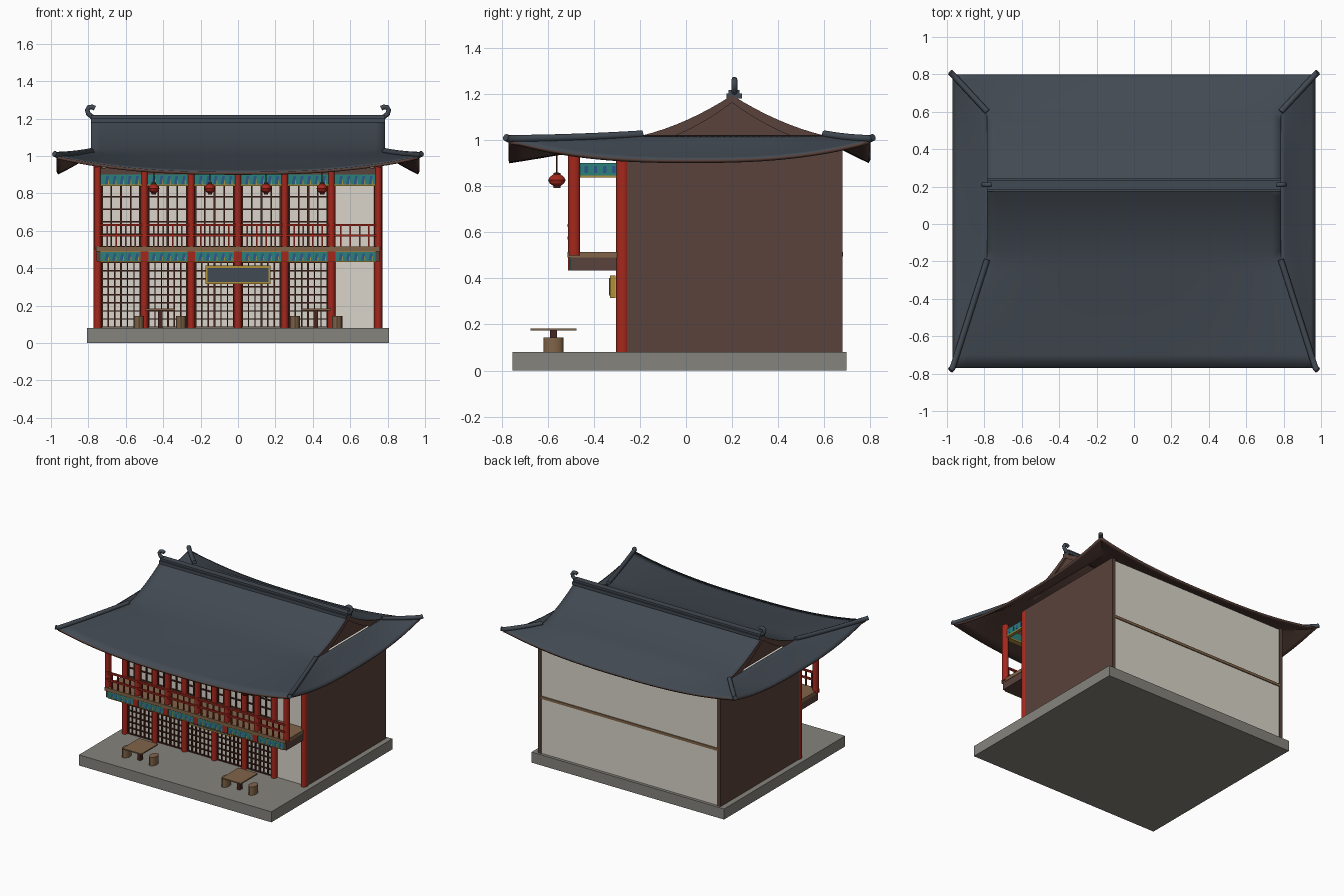
import bpy, bmesh
from mathutils import Matrix, Vector

cube = bpy.data.objects.get("Cube")
if cube:
    bpy.data.objects.remove(cube)


def material(name, code):
    rgb = [(int(code[i:i + 2], 16) / 255) ** 2.2 for i in (0, 2, 4)] + [1]
    m = bpy.data.materials.new(name)
    m.use_nodes = True
    m.diffuse_color = rgb
    m.node_tree.nodes["Principled BSDF"].inputs["Base Color"].default_value = rgb
    return m


SLATE = material("slate", "444B53")
CREAM = material("cream plaster", "D9D4C8")
RED = material("red paint", "A32C22")
BROWN = material("dark brown", "5A443D")
STONE = material("grey stone", "84827B")
WOOD = material("warm wood", "80644A")
GOLD = material("gold", "B08F3C")
TEAL = material("teal paint", "2F7F78")
BLUE = material("blue paint", "30578A")
LATTICE = material("dark lattice", "4A2A24")


def finish(name, bm, *mats):
    mesh = bpy.data.meshes.new(name)
    bm.to_mesh(mesh)
    bm.free()
    ob = bpy.data.objects.new(name, mesh)
    bpy.context.collection.objects.link(ob)
    for m in mats:
        mesh.materials.append(m)
    return ob


def boxes(name, mat, *spans):
    """One object made of boxes given as (x0, x1, y0, y1, z0, z1)."""
    bm = bmesh.new()
    for x0, x1, y0, y1, z0, z1 in spans:
        mid = Vector((x0 + x1, y0 + y1, z0 + z1)) / 2
        size = Matrix.Diagonal((x1 - x0, y1 - y0, z1 - z0, 1))
        bmesh.ops.create_cube(bm, size=1, matrix=Matrix.Translation(mid) @ size)
    return finish(name, bm, mat)


def lathe(name, mat, x, y, rings, squash=0.78, sides=16):
    """Round part from (radius, z) rings, narrower in x than in y."""
    bm = bmesh.new()
    for (r0, z0), (r1, z1) in zip(rings, rings[1:]):
        place = Matrix.Translation((x, y, (z0 + z1) / 2)) @ Matrix.Diagonal((squash, 1, 1, 1))
        bmesh.ops.create_cone(bm, cap_ends=True, segments=sides, radius1=r0, radius2=r1,
                              depth=z1 - z0, matrix=place)
    return finish(name, bm, mat)


def tube(name, mat, points, radius):
    cu = bpy.data.curves.new(name, "CURVE")
    cu.dimensions = "3D"
    cu.bevel_depth = radius
    cu.bevel_resolution = 2
    cu.use_fill_caps = True
    sp = cu.splines.new("POLY")
    sp.points.add(len(points) - 1)
    for p, co in zip(sp.points, points):
        p.co = (*co, 1)
    cu.materials.append(mat)
    ob = bpy.data.objects.new(name, cu)
    bpy.context.collection.objects.link(ob)


# Platform and main walls
boxes("stone_platform", STONE, (-.807, .807, -.753, .697, 0, .08))
boxes("plaster_walls", CREAM, (-.74, .74, -.27, .674, .08, .95))
for side, name in ((1, "left"), (-1, "right")):
    a, b = sorted((.738 * side, .766 * side))
    boxes(name + "_side_wall", BROWN, (a, b, -.275, .68, .08, .96))
boxes("back_wall_rail", WOOD, (-.74, .74, .67, .681, .495, .515))

# Columns on both storeys
bays = [-.75 + .25 * i for i in range(7)]
for x in bays:
    lathe("lower_column", RED, x, -.275, [(.028, .08), (.028, .95)])
    lathe("upper_column", RED, x, -.485, [(.026, .5), (.026, .94)])

# Lattice doors and windows, the last bay is plain plaster
bars = []
for x in bays[:-1][:5]:
    a, b = x + .022, x + .228
    for z0, z1, cols, rows, t in ((.085, .43, 6, 8, .0035), (.515, .85, 4, 5, .004)):
        for i in range(cols + 1):
            c = a + (b - a) * i / cols
            w = t * (1.5 if i in (0, cols // 2, cols) else 1)
            bars.append((c - w, c + w, -.281, -.268, z0, z1))
        for j in range(rows + 1):
            c = z0 + (z1 - z0) * j / rows
            bars.append((a, b, -.28, -.268, c - t, c + t))
boxes("lattice_screens", LATTICE, *bars)

# Balcony
boxes("balcony_floor", WOOD, (-.76, .76, -.515, -.27, .49, .515))
boxes("balcony_joists", BROWN, (-.757, .757, -.502, -.27, .435, .49))
rails = [(-.75, .75, -.515, -.5, z - .006, z + .006) for z in (.63, .575)]
for x in bays[:-1]:
    for i in range(1, 5):
        rails.append((x + .05 * i - .004, x + .05 * i + .004, -.513, -.502, .515, .63))
boxes("balcony_railing", RED, *rails)

# Painted beams under the eave and along the balcony edge
boxes("eave_beam", TEAL, (-.75, .75, -.5, -.465, .845, .9))
boxes("eave_top_plate", BROWN, (-.757, .757, -.5, -.465, .9, .935))
for x in (-.755, .735):
    boxes("side_beam", TEAL, (x, x + .02, -.47, -.28, .845, .9))
    boxes("side_beam_trim", GOLD, (x - .002, x + .022, -.47, -.28, .838, .847))
    boxes("side_beam_motifs", BLUE, *[(x - .002, x + .022, y, y + .014, .858, .888)
                                      for y in (-.44, -.4, -.36, -.32)])
boxes("balcony_painted_band", TEAL, (-.735, .735, -.506, -.5, .437, .489))
trim = [(-.74, .74, -.503, -.46, .838, .847)]
trim += [(-.735, .735, -.508, -.5, z, z + .005) for z in (.434, .485)]
boxes("beam_gold_trim", GOLD, *trim)
for z0, z1, y in ((.847, .9, -.5), (.44, .487, -.506)):
    for mat, name, step in ((BLUE, "blue_motifs", 0), (GOLD, "gold_motifs", 1)):
        bm = bmesh.new()
        for x in bays[:-1]:
            for i in range(5):
                c = x + .045 + .04 * i + .014 * step
                lean, w = (.008, .007) if step == 0 else (-.006, .0025)
                corners = ((c - w, z0), (c + w, z0), (c + w + lean, z1 - .008), (c - w + lean, z1 - .008))
                bm.faces.new([bm.verts.new((px, y - .003, pz)) for px, pz in corners])
        finish(name, bm, mat)
boxes("balcony_band_posts", RED, *[(x - .021, x + .021, -.511, -.5, .435, .49) for x in bays[1:-1]])

# Name board without lettering
boxes("sign_frame", GOLD, (-.175, .175, -.33, -.305, .315, .413))
boxes("sign_panel", SLATE, (-.163, .163, -.335, -.32, .326, .402))

# Hanging lanterns
for x in (-.45, -.15, .15, .45):
    lathe("lantern", RED, x, -.56, [(.014, .8), (.031, .812), (.038, .826), (.031, .84), (.014, .852)])
    lathe("lantern_caps", LATTICE, x, -.56, [(.015, .793), (.015, .801)])
    lathe("lantern_cord", LATTICE, x, -.56, [(.016, .85), (.014, .858), (.003, .859), (.003, .94)])

# Tables and stools
for x in (-.417, .417):
    boxes("table_top", WOOD, (x - .08, x + .08, -.675, -.475, .174, .183))
    boxes("table_leg", LATTICE, (x - .012, x + .012, -.59, -.56, .08, .175))
    for dx in (-.113, .113):
        lathe("stool", WOOD, x + dx, -.575, [(.043, .08), (.043, .143)], .65)

# Roof shape: q runs from the eave (0) past the hip top (1) to the ridge (2)
EX, GX, RIDGE_Y, FRONT, BACK = .97, .785, .2, -.77, .8
GABLE = {FRONT: -.19, BACK: .6}


def height(q, t):
    if q <= 1:
        return .915 + .105 * (.85 * q + .15 * q * q) + .085 * (1 - q) * abs(t) ** 2.6
    u = q - 1
    return 1.02 + .175 * (.55 * u + .45 * u * u)


def slope_point(eave, q, t):
    g = GABLE[eave]
    y = eave + (g - eave) * q if q <= 1 else g + (RIDGE_Y - g) * (q - 1)
    return Vector((t * (EX + (GX - EX) * min(q, 1)), y, height(q, t)))


def side_point(side, q, t):
    y0 = FRONT + (GABLE[FRONT] - FRONT) * q
    y1 = BACK + (GABLE[BACK] - BACK) * q
    return Vector((side * (EX + (GX - EX) * q), (y0 + y1) / 2 + t * (y1 - y0) / 2, height(q, t)))


def patch(bm, func, key, rows, top):
    cols = 32
    grid = [[bm.verts.new(func(key, top * r / rows, 2 * c / cols - 1)) for c in range(cols + 1)]
            for r in range(rows + 1)]
    for r in range(rows):
        for c in range(cols):
            f = bm.faces.new((grid[r][c], grid[r][c + 1], grid[r + 1][c + 1], grid[r + 1][c]))
            f.normal_update()
            if f.normal.z < 0:
                f.normal_flip()


bm = bmesh.new()
for eave in (FRONT, BACK):
    patch(bm, slope_point, eave, 16, 2)
for side in (-1, 1):
    patch(bm, side_point, side, 8, 1)
bmesh.ops.remove_doubles(bm, verts=bm.verts, dist=.0005)
roof = finish("tiled_roof", bm, SLATE, BROWN)
solid = roof.modifiers.new("thickness", "SOLIDIFY")
solid.thickness, solid.offset = .016, -1
solid.material_offset = solid.material_offset_rim = 1

# Gable walls with bargeboards following the roof curve
curve = [slope_point(FRONT, 1 + i / 8, 1) for i in range(9)]
curve += [slope_point(BACK, 2 - i / 8, 1) for i in range(1, 9)]
for side in (-1, 1):
    bm = bmesh.new()
    bm.faces.new([bm.verts.new((side * .765, p.y, p.z - .005)) for p in curve])
    low = [bm.verts.new((side * .786, RIDGE_Y + (p.y - RIDGE_Y) * .86, max(1.015, p.z - .032))) for p in curve]
    high = [bm.verts.new((side * .786, p.y, p.z)) for p in curve]
    for i in range(len(curve) - 1):
        bm.faces.new((low[i], low[i + 1], high[i + 1], high[i]))
    finish("gable_wall", bm, BROWN)

# Ridge, hooked finials and hip ridges with lifted tips
boxes("main_ridge", SLATE, (-.785, .785, .175, .242, 1.18, 1.203), (-.785, .785, .185, .232, 1.2, 1.218))
for side in (-1, 1):
    hook = ((.775, 1.205), (.8, 1.225), (.806, 1.245), (.797, 1.26), (.78, 1.262), (.765, 1.255))
    tube("ridge_finial", SLATE, [(side * x, .21, z) for x, z in hook], .013)
    for eave in (FRONT, BACK):
        path = [slope_point(eave, 1 - i / 10, side) + Vector((0, 0, .006)) for i in range(11)]
        out = 1 if eave > 0 else -1
        path.append(Vector((side * .982, eave + out * .012, 1.012)))
        tube("hip_ridge", SLATE, path, .016)

# Smooth shading that keeps sharp edges
bpy.ops.object.select_all(action="DESELECT")
for ob in bpy.context.collection.objects:
    if ob.type == "MESH" and ob.name.split(".")[0] in (
            "tiled_roof", "lower_column", "upper_column", "lantern", "stool"):
        ob.select_set(True)
        bpy.context.view_layer.objects.active = ob
bpy.ops.object.shade_smooth_by_angle()
